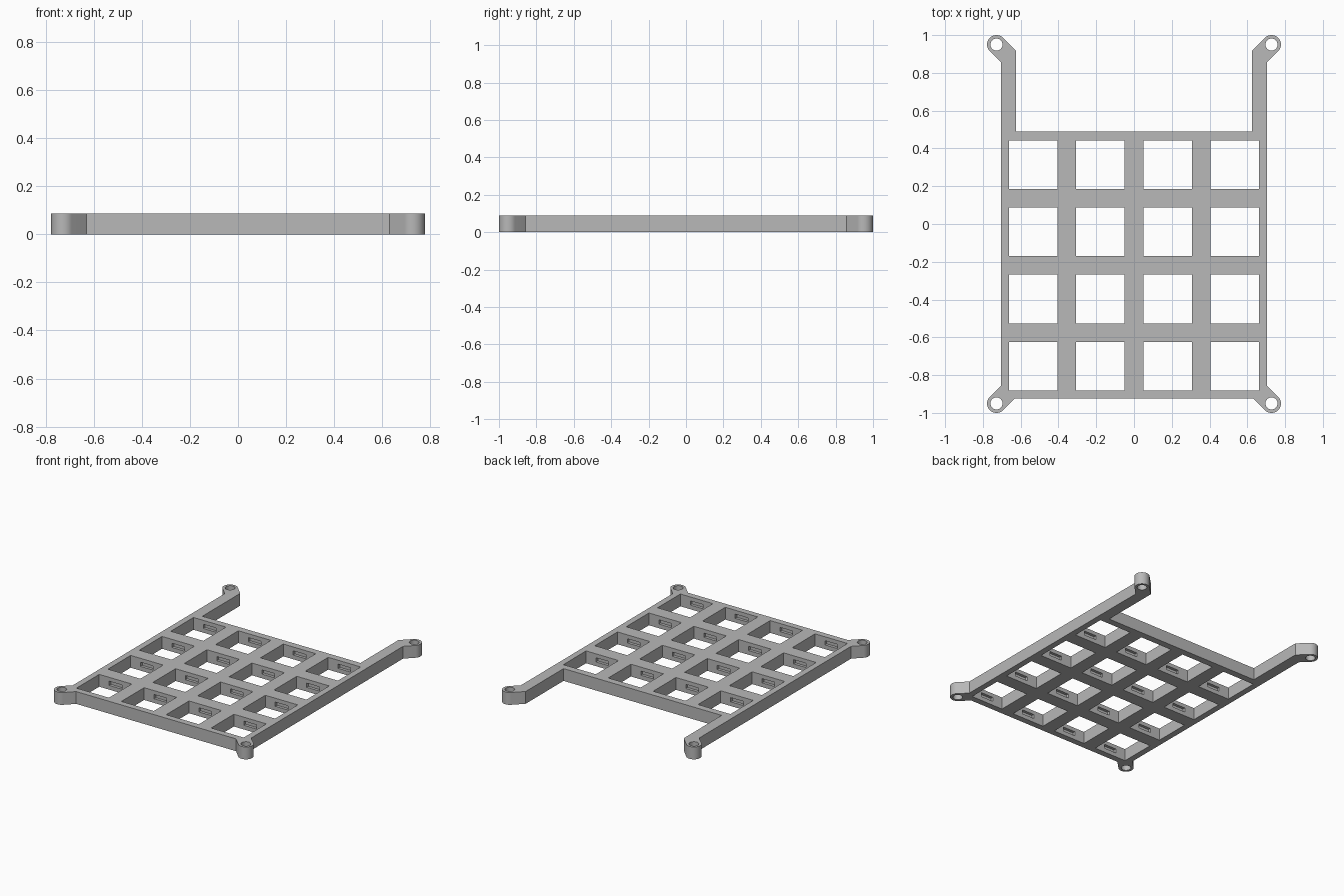
import bpy, bmesh, math
from mathutils import Matrix, Vector

if "Cube" in bpy.data.objects:
    bpy.data.objects.remove(bpy.data.objects["Cube"])

HEIGHT = 0.088
LUG_X, LUG_Y, LUG_R, BOLT_R = 0.728, 0.95, 0.05, 0.032
PITCH, HOLE = 0.355, 0.257
ROW_TOP = 0.313

grey = bpy.data.materials.new("light grey plastic")
grey.use_nodes = True
colour = (0.48, 0.48, 0.48, 1)
grey.diffuse_color = colour
grey.node_tree.nodes["Principled BSDF"].inputs["Base Color"].default_value = colour


def make_object(name, bm):
    bmesh.ops.recalc_face_normals(bm, faces=bm.faces)
    mesh = bpy.data.meshes.new(name)
    bm.to_mesh(mesh)
    bm.free()
    mesh.materials.append(grey)
    obj = bpy.data.objects.new(name, mesh)
    bpy.context.collection.objects.link(obj)
    return obj


def add_box(bm, centre, size):
    bmesh.ops.create_cube(bm, size=1, matrix=Matrix.Translation(centre) @ Matrix.Diagonal((*size, 1)))


def arc(cx, cy, start, end, steps=20):
    angles = [math.radians(start + (end - start) * i / steps) for i in range(steps + 1)]
    return [(cx + LUG_R * math.cos(a), cy + LUG_R * math.sin(a)) for a in angles]


# Frame outline: one half with arm and two lugs, then mirrored
half = [(0.625, 0.49), (0.625, 0.918)]
half += arc(LUG_X, LUG_Y, 135, -45)
half += [(0.705, 0.858), (0.705, -0.858)]
half += arc(LUG_X, -LUG_Y, 45, -135)
half += [(0.632, -0.925)]
outline = half + [(-x, y) for x, y in reversed(half)]

bm = bmesh.new()
face = bm.faces.new([bm.verts.new((x, y, 0)) for x, y in outline])
top = bmesh.ops.extrude_face_region(bm, geom=[face])["geom"]
bmesh.ops.translate(bm, vec=(0, 0, HEIGHT), verts=[v for v in top if isinstance(v, bmesh.types.BMVert)])
frame = make_object("switch_frame", bm)

# Cutters: square openings with bolt holes, and clip slots in the openings' walls
openings, slots = bmesh.new(), bmesh.new()
for col in range(4):
    for row in range(4):
        x, y = (col - 1.5) * PITCH, ROW_TOP - row * PITCH
        add_box(openings, Vector((x, y, HEIGHT / 2)), (HOLE, HOLE, 0.3))
        add_box(slots, Vector((x, y, 0.045)), (0.1, HOLE + 0.04, 0.03))
for sx in (-1, 1):
    for sy in (-1, 1):
        bmesh.ops.create_cone(openings, cap_ends=True, segments=32, radius1=BOLT_R, radius2=BOLT_R,
                              depth=0.3, matrix=Matrix.Translation((sx * LUG_X, sy * LUG_Y, HEIGHT / 2)))

bpy.context.view_layer.objects.active = frame
frame.select_set(True)
for name, cutter_bm in (("opening_cutter", openings), ("slot_cutter", slots)):
    cutter = make_object(name, cutter_bm)
    cutter.hide_render = True
    mod = frame.modifiers.new(name, "BOOLEAN")
    mod.operation = "DIFFERENCE"
    mod.solver = "EXACT"
    mod.object = cutter
    bpy.ops.object.modifier_apply(modifier=mod.name)
    bpy.data.objects.remove(cutter)

# Round lugs and bolt holes shade smooth, all other edges stay sharp
bpy.ops.object.shade_smooth_by_angle(angle=math.radians(30))
